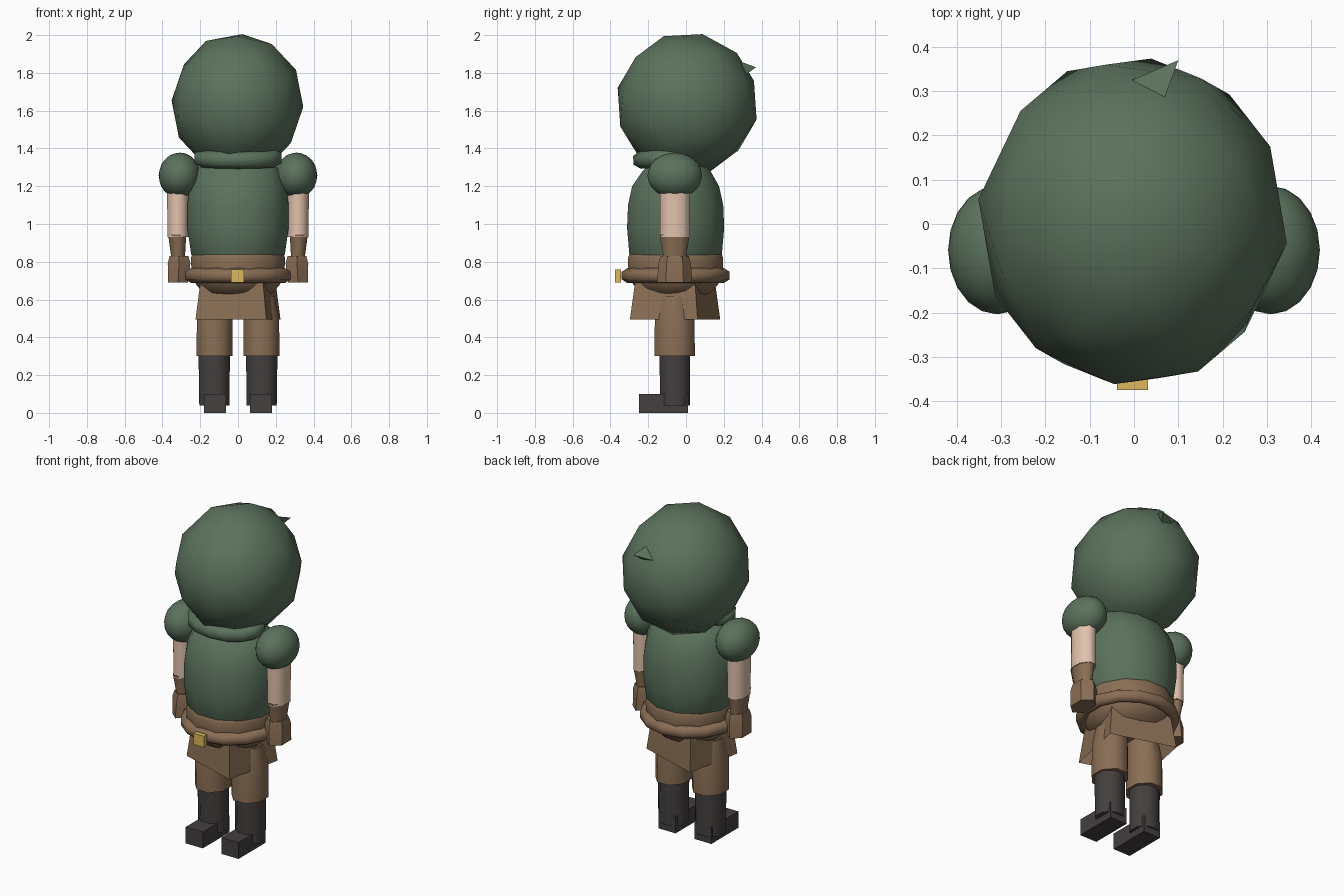
import bpy, bmesh, math
from mathutils import Matrix, Vector

if "Cube" in bpy.data.objects:
    bpy.data.objects.remove(bpy.data.objects["Cube"])


def material(name, rgb):
    m = bpy.data.materials.new(name)
    m.diffuse_color = (*rgb, 1)
    m.use_nodes = True
    m.node_tree.nodes["Principled BSDF"].inputs["Base Color"].default_value = m.diffuse_color
    return m


GREEN = material("hood green", (0.105, 0.168, 0.108))
BROWN = material("leather brown", (0.25, 0.155, 0.09))
SKIN = material("skin", (0.76, 0.54, 0.42))
DARK = material("boot charcoal", (0.058, 0.05, 0.05))
GOLD = material("buckle gold", (0.72, 0.48, 0.11))


def finish(name, bm, mat, angle=50):
    bmesh.ops.recalc_face_normals(bm, faces=bm.faces[:])
    me = bpy.data.meshes.new(name)
    bm.to_mesh(me)
    bm.free()
    me.materials.append(mat)
    ob = bpy.data.objects.new(name, me)
    bpy.context.collection.objects.link(ob)
    bpy.context.view_layer.objects.active = ob
    ob.select_set(True)
    if angle:
        bpy.ops.object.shade_smooth_by_angle(angle=math.radians(angle))
    ob.select_set(False)
    return ob


def ball(name, center, radii, mat, tilt=0, turn=0, detail=2):
    bm = bmesh.new()
    bmesh.ops.create_icosphere(bm, subdivisions=detail, radius=1)
    m = (Matrix.Translation(center) @ Matrix.Diagonal((*radii, 1))
         @ Matrix.Rotation(tilt, 4, 'X') @ Matrix.Rotation(turn, 4, 'Z'))
    bmesh.ops.transform(bm, matrix=m, verts=bm.verts[:])
    return finish(name, bm, mat, 80)


def loft(name, rings, sides, mat, angle=50):
    """rings: (z, centre x, centre y, half width x, half width y)"""
    bm = bmesh.new()
    loops = []
    k = 1 / math.cos(math.pi / sides)
    for z, cx, cy, rx, ry in rings:
        angs = [2 * math.pi * (i + 0.5) / sides for i in range(sides)]
        loops.append([bm.verts.new((cx + rx * k * math.cos(a), cy + ry * k * math.sin(a), z))
                      for a in angs])
    for a, b in zip(loops, loops[1:]):
        for i in range(sides):
            j = (i + 1) % sides
            bm.faces.new((a[i], a[j], b[j], b[i]))
    bm.faces.new(loops[0])
    bm.faces.new(loops[-1])
    return finish(name, bm, mat, angle)


def ring(name, center, rx, ry, tube, mat, tilt=0, sides=14, tube_sides=6):
    bm = bmesh.new()
    loops = []
    rot = Matrix.Rotation(tilt, 3, 'X')
    for i in range(sides):
        a = 2 * math.pi * (i + 0.5) / sides
        loop = []
        for j in range(tube_sides):
            b = 2 * math.pi * (j + 0.5) / tube_sides
            d = tube * math.cos(b)
            p = Vector(((rx + d) * math.cos(a), (ry + d) * math.sin(a), tube * 1.1 * math.sin(b)))
            loop.append(bm.verts.new(rot @ p + Vector(center)))
        loops.append(loop)
    for i in range(sides):
        a, b = loops[i], loops[(i + 1) % sides]
        for j in range(tube_sides):
            n = (j + 1) % tube_sides
            bm.faces.new((a[j], a[n], b[n], b[j]))
    return finish(name, bm, mat, 80)


# Hooded head, hood tip and collar
ball("hood", (-0.003, 0.006, 1.637), (0.352, 0.38, 0.378), GREEN,
     math.radians(19), math.radians(10))
bm = bmesh.new()
tip = [bm.verts.new(p) for p in ((-0.04, 0.31, 1.80), (0.06, 0.26, 1.87),
                                 (0.10, 0.37, 1.83), (0.05, 0.29, 1.77))]
for f in ((0, 1, 2), (0, 2, 3), (0, 3, 1), (1, 3, 2)):
    bm.faces.new([tip[i] for i in f])
finish("hood_tip", bm, GREEN, 0)
ring("collar", (0, -0.11, 1.35), 0.2, 0.132, 0.043, GREEN, 0.08)

# Torso
loft("tunic", [(0.78, 0, -0.055, 0.21, 0.21), (0.84, 0, -0.055, 0.248, 0.245),
               (0.98, 0, -0.055, 0.268, 0.257), (1.10, 0, -0.055, 0.268, 0.252),
               (1.20, 0, -0.055, 0.255, 0.230), (1.28, 0, -0.05, 0.23, 0.18),
               (1.34, 0, -0.05, 0.17, 0.12)], 12, GREEN, 80)
loft("waist", [(0.60, 0, -0.055, 0.08, 0.08), (0.635, 0, -0.055, 0.185, 0.185),
               (0.68, 0, -0.055, 0.222, 0.225),
               (0.74, 0, -0.055, 0.245, 0.25), (0.82, 0, -0.055, 0.25, 0.252),
               (0.865, 0, -0.055, 0.232, 0.235)], 12, BROWN, 80)
ring("belt", (0, -0.055, 0.727), 0.255, 0.255, 0.036, BROWN)
loft("buckle", [(0.69, -0.003, -0.36, 0.035, 0.015),
                (0.758, -0.003, -0.36, 0.035, 0.015)], 4, GOLD, 30)

# Skirt: open four-sided cone turned off the axes
bm = bmesh.new()
corners = [(0.15, -0.24), (-0.225, -0.118), (-0.155, 0.238), (0.225, 0.118)]
lower, upper = [[bm.verts.new((x * k, -0.057 + y * k, z)) for x, y in corners]
                for z, k in ((0.495, 1.0), (0.70, 0.88))]
for i in range(4):
    j = (i + 1) % 4
    bm.faces.new((lower[i], lower[j], upper[j], upper[i]))
bm.faces.new(upper)
finish("skirt", bm, BROWN, 30)

# Limbs, built for both sides
for side, s in (("left", -1), ("right", 1)):
    ball(side + "_shoulder", (s * 0.309, -0.059, 1.257), (0.111, 0.145, 0.121), GREEN, detail=3)
    loft(side + "_upper_arm", [(0.93, s * 0.318, -0.058, 0.055, 0.08),
                               (1.22, s * 0.318, -0.058, 0.058, 0.08)], 8, SKIN, 60)
    loft(side + "_forearm", [(0.76, s * 0.315, -0.06, 0.038, 0.062),
                             (0.84, s * 0.318, -0.06, 0.038, 0.062),
                             (0.945, s * 0.322, -0.06, 0.048, 0.08)], 8, BROWN, 60)
    loft(side + "_glove", [(0.69, s * 0.318, -0.06, 0.052, 0.08),
                           (0.79, s * 0.312, -0.06, 0.06, 0.075),
                           (0.83, s * 0.312, -0.06, 0.05, 0.065)], 6, BROWN, 30)
    loft(side + "_trouser", [(0.302, s * 0.124, -0.06, 0.095, 0.107),
                             (0.50, s * 0.124, -0.06, 0.094, 0.105),
                             (0.62, s * 0.112, -0.06, 0.08, 0.09)], 8, BROWN, 60)
    loft(side + "_boot_shaft", [(0.04, s * 0.125, -0.058, 0.08, 0.078),
                                (0.31, s * 0.126, -0.06, 0.083, 0.081)], 8, DARK, 60)
    loft(side + "_boot_foot", [(0, s * 0.121, -0.12, 0.058, 0.13),
                               (0.10, s * 0.121, -0.12, 0.058, 0.13)], 4, DARK, 30)
